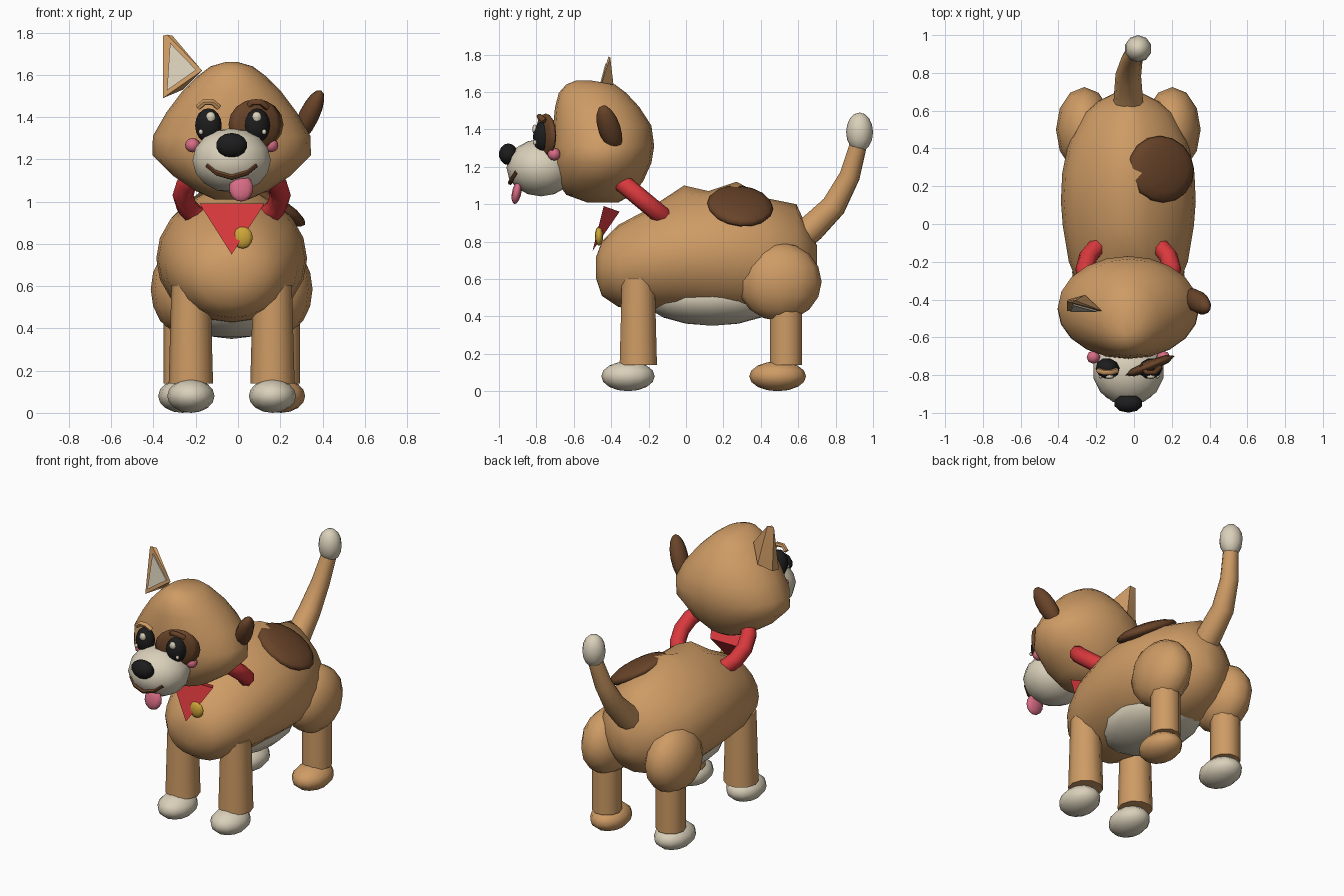
import bpy, bmesh, math
from mathutils import Vector, Matrix, Euler

if "Cube" in bpy.data.objects:
    bpy.data.objects.remove(bpy.data.objects["Cube"])

CX = -0.03  # centre line of the animal


def material(name, rgb):
    m = bpy.data.materials.new(name)
    m.diffuse_color = (*rgb, 1)
    m.use_nodes = True
    m.node_tree.nodes["Principled BSDF"].inputs["Base Color"].default_value = m.diffuse_color
    return m


TAN = material("tan fur", (0.62, 0.33, 0.13))
CREAM = material("cream fur", (0.70, 0.63, 0.49))
BROWN = material("brown fur", (0.14, 0.057, 0.022))
BLACK = material("black", (0.012, 0.012, 0.013))
RED = material("red cloth", (0.68, 0.04, 0.045))
PINK = material("pink", (0.68, 0.15, 0.23))
GOLD = material("gold", (0.62, 0.38, 0.04))


def finish(name, bm, mat, angle=180):
    bmesh.ops.recalc_face_normals(bm, faces=bm.faces)
    me = bpy.data.meshes.new(name)
    bm.to_mesh(me)
    bm.free()
    me.materials.append(mat)
    me.shade_smooth()
    if angle < 180:
        me.set_sharp_from_angle(angle=math.radians(angle))
    ob = bpy.data.objects.new(name, me)
    bpy.context.collection.objects.link(ob)
    return ob


def ball(name, loc, radii, mat, rot=(0, 0, 0), seg=12, rings=8):
    bm = bmesh.new()
    mx = (Matrix.Translation(loc) @ Euler(rot).to_matrix().to_4x4()
          @ Matrix.Diagonal((*radii, 1)))
    bmesh.ops.create_uvsphere(bm, u_segments=seg, v_segments=rings, radius=1, matrix=mx)
    return finish(name, bm, mat)


def loft(name, loops, mat, angle=180):
    bm = bmesh.new()
    rows = [[bm.verts.new(p) for p in loop] for loop in loops]
    n = len(rows[0])
    for a, b in zip(rows, rows[1:]):
        for i in range(n):
            bm.faces.new((a[i], a[(i + 1) % n], b[(i + 1) % n], b[i]))
    bm.faces.new(rows[0])
    bm.faces.new(rows[-1])
    return finish(name, bm, mat, angle)


def tube(name, pts, radii, mat, n=8):
    pts = [Vector(p) for p in pts]
    loops = []
    for i, p in enumerate(pts):
        t = (pts[min(i + 1, len(pts) - 1)] - pts[max(i - 1, 0)]).normalized()
        u = t.cross(Vector((0.1, 1, -0.9))).normalized()
        v = t.cross(u)
        r = radii[i]
        loops.append([p + (u * math.cos(k * math.tau / n) + v * math.sin(k * math.tau / n)) * r
                      for k in range(n)])
    return loft(name, loops, mat, 60)


def hull(name, pts, mat):
    bm = bmesh.new()
    for p in pts:
        bm.verts.new(p)
    bmesh.ops.convex_hull(bm, input=bm.verts)
    return finish(name, bm, mat, 30)


# Body: sections along y (y, bottom, top, half width, spine bump)
N = 20
sections = [(-.48, .60, .72, .07, 0), (-.45, .51, .80, .17, 0), (-.36, .45, .89, .25, 0),
            (-.20, .43, .975, .315, 0), (-.01, .42, 1.03, .347, .07), (.12, .41, 1.05, .357, .02),
            (.27, .40, 1.06, .35, .06), (.44, .41, 1.01, .315, .02), (.59, .47, .95, .235, .05),
            (.65, .54, .87, .16, 0), (.70, .62, .78, .06, 0)]
loops = []
for y, lo, hi, rx, bump in sections:
    loop = []
    for k in range(N):
        a = k * math.tau / N
        s = math.sin(a)
        loop.append((CX + rx * math.cos(a), y,
                     (lo + hi) / 2 + s * (hi - lo) / 2 + bump * max(0, s) ** 12))
    loops.append(loop)
loft("body", loops, TAN)
ball("belly", (CX, .14, .50), (.25, .37, .15), CREAM, seg=16)
ball("back_patch", (.145, .29, .99), (.20, .178, .05), BROWN, (-.10, .52, 0), 16)

# Head: stacked sections (z, half width, front y, back y)
stack = [(1.01, .08, -.53, -.36), (1.05, .17, -.64, -.29), (1.12, .275, -.69, -.23),
         (1.22, .375, -.715, -.185), (1.31, .373, -.715, -.17), (1.42, .31, -.71, -.185),
         (1.52, .235, -.70, -.25), (1.595, .16, -.68, -.32), (1.64, .10, -.64, -.38),
         (1.66, .03, -.59, -.50)]
loft("head", [[(CX + rx * math.cos(k * math.tau / N),
                (f + b) / 2 + (b - f) / 2 * math.sin(k * math.tau / N), z) for k in range(N)]
              for z, rx, f, b in stack], TAN)

# Muzzle, nose, mouth, tongue
ball("muzzle", (CX, -.775, 1.195), (.19, .185, .153), CREAM, seg=14)
ball("nose", (CX, -.95, 1.267), (.078, .05, .058), BLACK, seg=10, rings=7)
tube("mouth", [(CX + x, y, z) for x, y, z in
               [(-.115, -.905, 1.172), (-.07, -.93, 1.135), (0, -.94, 1.115),
                (.07, -.93, 1.135), (.115, -.905, 1.172)]], [.013] * 5, BROWN, 6)
ball("tongue", (.015, -.905, 1.063), (.06, .025, .064), PINK, (-.2, 0, 0), 10, 7)

# Eyes with highlights, brows, cheeks
ball("eye_patch", (.085, -.75, 1.365), (.14, .03, .12), BROWN, (0, 0, .38), 8, 8)
for side, ex in (("left", -.14), ("right", .088)):
    s = -1 if side == "left" else 1
    ball(side + "_eye", (ex, -.765, 1.36), (.064, .055, .082), BLACK, (0, 0, s * .25), 10)
    ball(side + "_eye_glint", (ex + .006 - s * .005, -.808, 1.40), (.023, .014, .026), CREAM, seg=8, rings=6)
    ball(side + "_eye_small_glint", (ex + s * .036, -.808, 1.33), (.011, .01, .013), CREAM, seg=8, rings=6)
    tube(side + "_brow", [(ex - .05, -.765 + s * .01, 1.445), (ex - .02, -.785, 1.47),
                          (ex + .02, -.785, 1.47), (ex + .05, -.765 + s * .01, 1.445)],
         [.015] * 4, TAN if s < 0 else BROWN, 6)
    ball(side + "_cheek", (CX + s * .185, -.705, 1.267), (.036, .035, .034), PINK, seg=8, rings=6)

# Upright ear with pale lining, and folded ear
front = [Vector((-.355, -.46, 1.49)), Vector((-.17, -.46, 1.62)), Vector((-.335, -.415, 1.79))]
hull("upright_ear", front + [Vector((-.26, -.375, 1.53)), Vector((-.31, -.405, 1.785)),
                             Vector((-.355, -.41, 1.785)), Vector((-.35, -.40, 1.50))], TAN)
mid = sum(front, Vector()) / 3 + Vector((.006, 0, 0))
lining = [mid + (p - mid) * .75 for p in front]
hull("ear_lining", [p + Vector((0, d, 0)) for p in lining for d in (-.009, 0)], CREAM)
ball("folded_ear", (.335, -.41, 1.405), (.05, .06, .14), BROWN, (.28, .45, 0), 10)

# Collar ring, tilted down toward the back
bm = bmesh.new()
axis = Vector((0, .64, .77))
u, v = Vector((1, 0, 0)), Vector((0, .77, -.64))
rows = []
for i in range(16):
    a = i * math.tau / 16
    d = u * math.cos(a) + v * math.sin(a)
    rows.append([bm.verts.new(Vector((CX, -.24, 1.03)) + d * (.23 + .05 * math.cos(j * math.tau / 8))
                              + axis * .05 * math.sin(j * math.tau / 8)) for j in range(8)])
for i in range(16):
    a, b = rows[i], rows[(i + 1) % 16]
    for j in range(8):
        bm.faces.new((a[j], a[(j + 1) % 8], b[(j + 1) % 8], b[j]))
finish("collar", bm, RED)

# Kerchief and bell
hull("kerchief", [(CX - .152, -.44, .99), (CX + .155, -.44, .99), (CX - .10, -.355, .96),
                  (CX + .10, -.355, .96), (CX, -.50, .75)], RED)
ball("bell", (.022, -.465, .83), (.05, .022, .052), GOLD, seg=10)

# Legs and paws
for side, s in (("left", -1), ("right", 1)):
    fx, rx = CX + s * .193, CX + s * .233
    for name, x, y, r0, r1, top in ((side + "_front_leg", fx, -.255, .105, .092, .605),
                                    (side + "_rear_leg", rx, .535, .09, .09, .45)):
        loft(name, [[(x + r * math.cos(k * math.tau / 10), y + r * math.sin(k * math.tau / 10), z)
                     for k in range(10)] for z, r in ((.14, r0), (top, r1))], TAN, 50)
    ball(side + "_front_paw", (fx, -.31, .08), (.112, .143, .08), CREAM)
    ball(side + "_thigh", (rx, .50, .585), (.15, .225, .21), TAN)
    ball(side + "_rear_paw", (rx, .49, .08), (.115, .152, .08), CREAM if s < 0 else TAN)

# Tail
tube("tail", [(CX, .58, .80), (CX, .67, .87), (CX, .79, .99), (-.01, .875, 1.15), (.02, .925, 1.33)],
     [.08, .077, .068, .056, .046], TAN, 10)
ball("tail_tip", (.022, .928, 1.385), (.072, .072, .105), CREAM, seg=10)
